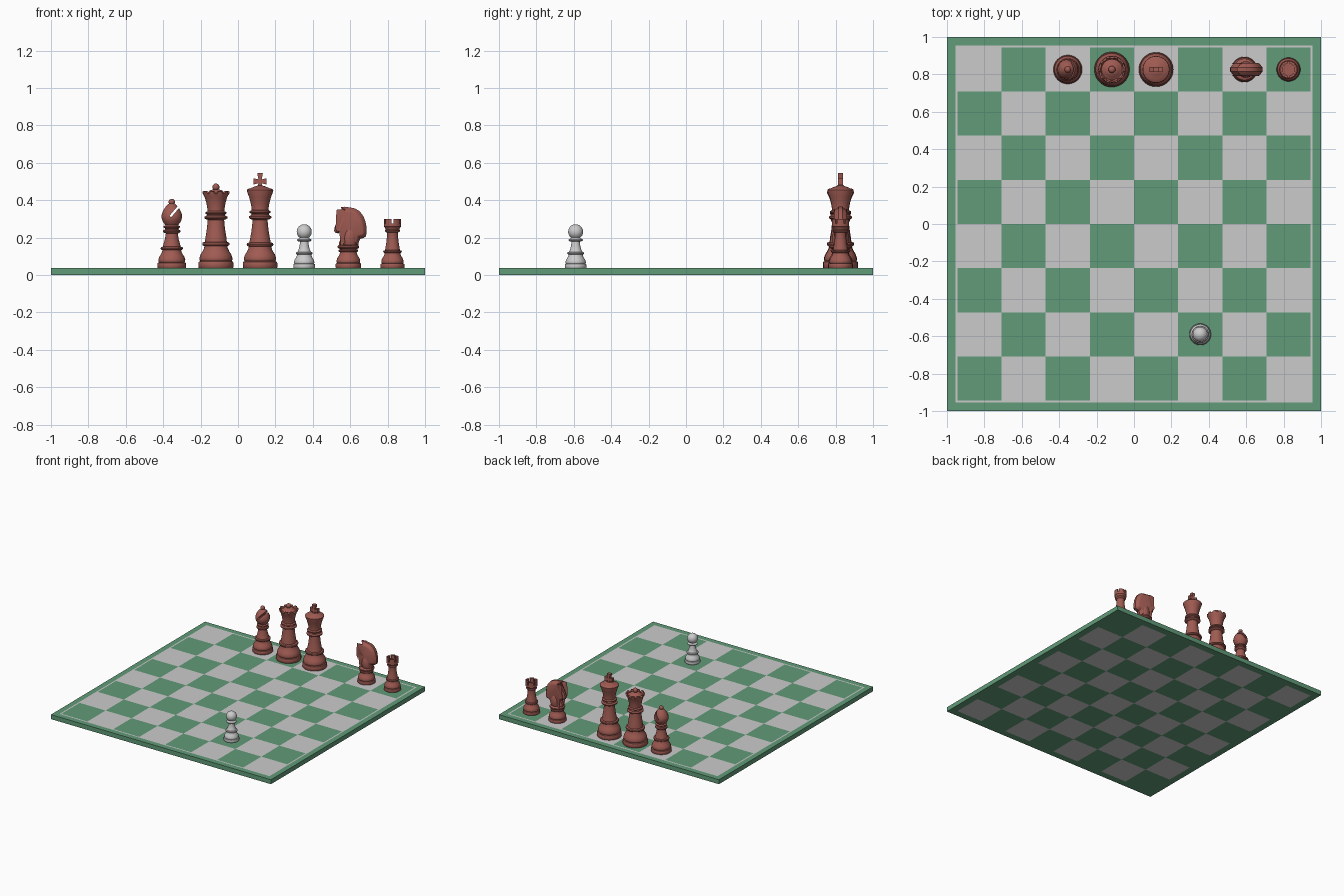
import bpy, bmesh, math
from mathutils import Matrix, Vector

if "Cube" in bpy.data.objects:
    bpy.data.objects.remove(bpy.data.objects["Cube"])

TOP = 0.037            # board thickness
CELL = 0.236           # square size
HOME = 3.5 * CELL      # back row


def material(name, rgb):
    m = bpy.data.materials.new(name)
    m.diffuse_color = (*rgb, 1)
    m.use_nodes = True
    m.node_tree.nodes["Principled BSDF"].inputs["Base Color"].default_value = m.diffuse_color
    return m


GREEN = material("green", (0.12, 0.33, 0.19))
PALE = material("pale", (0.8, 0.8, 0.8))
RED = material("red", (0.35, 0.105, 0.085))


def finish(bm, name, loc=(0, 0, 0), mats=(), smooth=True):
    bmesh.ops.recalc_face_normals(bm, faces=bm.faces)
    me = bpy.data.meshes.new(name)
    bm.to_mesh(me)
    bm.free()
    ob = bpy.data.objects.new(name, me)
    bpy.context.collection.objects.link(ob)
    ob.location = loc
    for m in mats:
        me.materials.append(m)
    if smooth:
        shade(ob)
    return ob


def activate(ob):
    bpy.ops.object.select_all(action='DESELECT')
    ob.select_set(True)
    bpy.context.view_layer.objects.active = ob


def shade(ob):
    activate(ob)
    bpy.ops.object.shade_smooth_by_angle(angle=math.radians(38))


def lathe(name, profile, loc, mats=(RED,), steps=48):
    bm = bmesh.new()
    vs = [bm.verts.new((r, 0, z)) for r, z in profile]
    es = [bm.edges.new(p) for p in zip(vs, vs[1:])]
    bmesh.ops.spin(bm, geom=vs + es, cent=(0, 0, 0), axis=(0, 0, 1),
                   angle=math.tau, steps=steps)
    bmesh.ops.remove_doubles(bm, verts=bm.verts, dist=1e-5)
    return finish(bm, name, loc, mats)


def prism(name, outline, half, loc, insets=()):
    """Side-view outline given thickness, with caps swelling by inset steps."""
    bm = bmesh.new()
    rows = [[bm.verts.new((x, y, z)) for x, z in outline] for y in (-half, half)]
    caps = [bm.faces.new(r) for r in rows]
    n = len(outline)
    for i in range(n):
        j = (i + 1) % n
        bm.faces.new((rows[0][i], rows[0][j], rows[1][j], rows[1][i]))
    bmesh.ops.recalc_face_normals(bm, faces=bm.faces)
    for thick, depth in insets:
        bmesh.ops.inset_region(bm, faces=caps, thickness=thick, depth=depth,
                               use_even_offset=True)
    return finish(bm, name, loc, (RED,))


def cut(ob, bm):
    """Subtract a cutter given in the piece's own coordinates."""
    cutter = finish(bm, "cutter", ob.location, smooth=False)
    cutter.hide_render = True
    mod = ob.modifiers.new("cut", 'BOOLEAN')
    mod.operation, mod.solver, mod.object = 'DIFFERENCE', 'EXACT', cutter
    activate(ob)
    bpy.ops.object.modifier_apply(modifier="cut")
    bpy.data.objects.remove(cutter)
    shade(ob)


def box(size, centre, axis='Z', angle=0):
    bm = bmesh.new()
    bmesh.ops.create_cube(bm, size=1, matrix=Matrix.Translation(centre)
                          @ Matrix.Rotation(angle, 4, axis) @ Matrix.Diagonal((*size, 1)))
    return bm


def foot(r):
    """Turned base shared by every piece, scaled by its radius."""
    pts = [(0, 0), (.97, 0), (1, .04), (1, .29), (.97, .36), (.89, .40), (.93, .45),
           (.935, .58), (.87, .78), (.76, .95), (.68, 1.12), (.65, 1.25), (.75, 1.29),
           (.78, 1.37), (.75, 1.45), (.62, 1.49)]
    return [(a * r, TOP + b * r) for a, b in pts]


def ball(r, z, start=-60, n=12):
    out = []
    for i in range(n + 1):
        a = math.radians(start + (90 - start) * i / n)
        out.append((0 if i == n else r * math.cos(a), z + r * math.sin(a)))
    return out


# Board: checker faces on top and bottom, pale inlay line on top
bm = bmesh.new()
ticks = [-1, -.955] + [(i - 4) * CELL for i in range(9)] + [.955, 1]
N = len(ticks) - 1
for z in (0, TOP):
    grid = [[bm.verts.new((x, y, z)) for y in ticks] for x in ticks]
    for i in range(N):
        for j in range(N):
            f = bm.faces.new((grid[i][j], grid[i + 1][j], grid[i + 1][j + 1], grid[i][j + 1]))
            ring = min(i, j, N - 1 - i, N - 1 - j)
            pale = (i + j) % 2 if ring > 1 else (ring == 1 and z > 0)
            f.material_index = int(pale)
rim = [e for e in bm.edges if e.is_boundary]
bmesh.ops.bridge_loops(bm, edges=rim)
for f in bm.faces:
    if abs(f.calc_center_median().z - TOP / 2) < .005:
        f.material_index = 0
finish(bm, "board", mats=(GREEN, PALE), smooth=False)

# King
king = (CELL / 2, HOME, 0)
lathe("king_body", foot(.092) + [
    (.052, .20), (.046, .235), (.042, .27), (.040, .295), (.050, .298), (.060, .305),
    (.060, .313), (.048, .320), (.046, .327), (.056, .333), (.056, .341), (.045, .347),
    (.045, .355), (.049, .38), (.058, .415), (.070, .447), (.071, .455), (.066, .460),
    (.050, .464), (.030, .473), (.016, .477), (0, .478)], king)
prism("king_cross", [
    (-.014, .465), (.014, .465), (.009, .490), (.034, .484), (.034, .517), (.009, .511),
    (.015, .545), (-.015, .545), (-.009, .511), (-.034, .517), (-.034, .484),
    (-.009, .490)], .013, king)

# Queen with a scalloped crown
queen = lathe("queen_body", foot(.094) + [
    (.056, .20), (.050, .235), (.046, .27), (.044, .295), (.054, .298), (.062, .304),
    (.062, .311), (.050, .317), (.048, .323), (.056, .328), (.056, .335), (.045, .341),
    (.046, .355), (.051, .385), (.060, .415), (.073, .440), (.073, .447), (.064, .449),
    (.055, .435), (.045, .440), (.034, .451), (.018, .457)] + ball(.019, .470, -45),
    (-CELL / 2, HOME, 0))
bm = bmesh.new()
for i in range(10):
    a = math.tau * (i + .5) / 10
    bmesh.ops.create_uvsphere(bm, u_segments=16, v_segments=8, radius=.014, matrix=Matrix.Translation(
        (.071 * math.cos(a), .071 * math.sin(a), .449)))
cut(queen, bm)

# Bishop with a slanted slot
bishop = lathe("bishop_body", foot(.077) + [
    (.043, .17), (.036, .195), (.032, .222), (.043, .226), (.047, .232), (.045, .239),
    (.036, .243), (.036, .249), (.044, .254), (.044, .260), (.034, .266), (.040, .274),
    (.050, .289), (.055, .307), (.054, .323), (.047, .343), (.035, .362), (.022, .376),
    (.012, .384)] + ball(.017, .390, -40), (-1.5 * CELL, HOME, 0))
d = Vector((math.cos(math.radians(50)), 0, math.sin(math.radians(50))))
cut(bishop, box((.10, .2, .012), Vector((-.008, 0, .312)) + d * .05, 'Y', -math.radians(50)))

# Knight
knight = (2.5 * CELL, HOME, 0)
lathe("knight_base", foot(.068) + [(.053, .142), (.058, .147), (.058, .155), (.050, .161),
                                   (0, .163)], knight)
prism("knight_head", [
    (-.050, .155), (.052, .155), (.056, .175), (.064, .194), (.080, .197), (.093, .206),
    (.098, .225), (.098, .250), (.092, .285), (.080, .315), (.060, .341), (.035, .356),
    (.008, .361), (-.022, .365), (-.040, .363), (-.034, .349), (-.036, .332), (-.050, .308),
    (-.062, .282), (-.074, .254), (-.076, .237), (-.070, .226), (-.055, .222), (-.044, .230),
    (-.026, .238), (-.016, .232), (-.024, .215), (-.042, .192), (-.050, .172)],
    .010, knight, [(.004, .004), (.007, .011), (.006, .006), (.005, .003)])
bm = bmesh.new()
bmesh.ops.create_uvsphere(bm, u_segments=32, v_segments=16, radius=1, matrix=Matrix.Translation(
    (.008, 0, .195)) @ Matrix.Diagonal((.045, .044, .075, 1)))
finish(bm, "knight_chest", knight, (RED,))

# Rook with six battlement gaps
rook = lathe("rook_body", foot(.064) + [
    (.037, .15), (.032, .18), (.029, .212), (.031, .228), (.038, .232), (.041, .238),
    (.037, .244), (.040, .252), (.046, .258), (.046, .300), (.032, .300), (.032, .272),
    (0, .270)], (3.5 * CELL, HOME, 0))
for i in range(3):
    cut(rook, box((.2, .011, .06), (0, 0, .305), 'Z', math.radians(30 + 60 * i)))

# Pawn on the opposite side
lathe("pawn_body", foot(.058) + [
    (.030, .135), (.025, .155), (.022, .178), (.032, .180), (.038, .185), (.038, .190),
    (.026, .196), (.022, .200)] + ball(.040, .231, -52, 18), (1.5 * CELL, -2.5 * CELL, 0), ())
